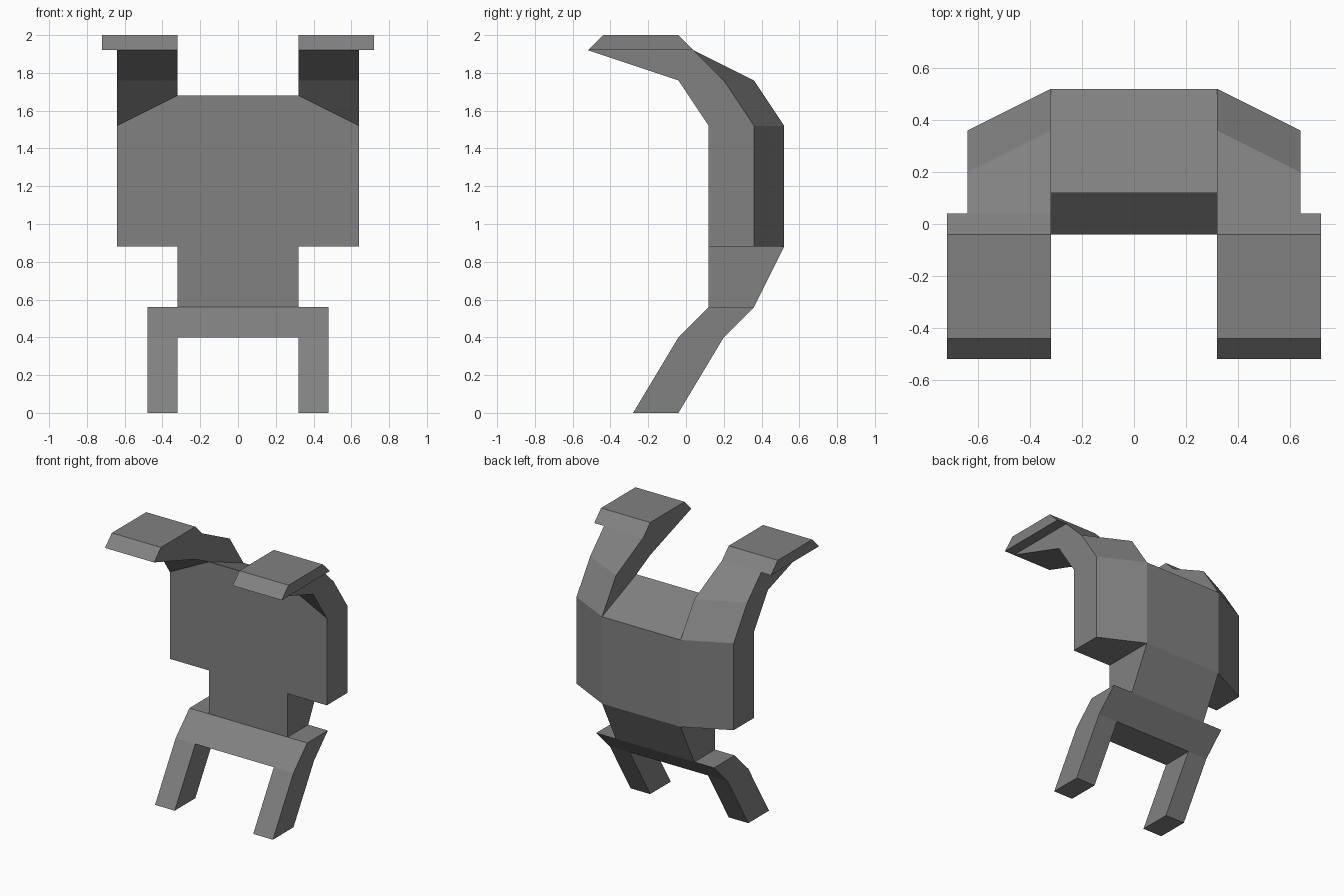
import bpy, bmesh

if "Cube" in bpy.data.objects:
    bpy.data.objects.remove(bpy.data.objects["Cube"])

grey = bpy.data.materials.new("plain grey")
grey.diffuse_color = (0.22, 0.22, 0.22, 1)
grey.use_nodes = True
grey.node_tree.nodes["Principled BSDF"].inputs["Base Color"].default_value = grey.diffuse_color


def loft(name, rings, mirror=False, hidden=lambda c: False):
    """Skin matching rings of points, cap the ends, drop hidden joint faces."""
    bm = bmesh.new()
    vs = [[bm.verts.new(p) for p in ring] for ring in rings]
    n = len(rings[0])
    for a, b in zip(vs, vs[1:]):
        for i in range(n):
            j = (i + 1) % n
            bm.faces.new((a[i], a[j], b[j], b[i]))
    bm.faces.new(vs[0])
    bm.faces.new(vs[-1])
    bmesh.ops.recalc_face_normals(bm, faces=bm.faces)
    gone = [f for f in bm.faces if hidden(f.calc_center_median())]
    bmesh.ops.delete(bm, geom=gone, context='FACES_ONLY')
    me = bpy.data.meshes.new(name)
    bm.to_mesh(me)
    bm.free()
    me.materials.append(grey)
    ob = bpy.data.objects.new(name, me)
    bpy.context.collection.objects.link(ob)
    if mirror:
        ob.modifiers.new("mirror", 'MIRROR').use_mirror_merge = False
    return ob


def slab(name, x0, x1, profile, **kw):
    """Extrude a side (y, z) profile from x0 to x1."""
    return loft(name, [[(x, y, z) for y, z in profile] for x in (x0, x1)], **kw)


# Slanted legs
slab("leg", 0.32, 0.48, [(-0.28, 0), (-0.04, 0), (0.2, 0.4), (-0.04, 0.4)],
     mirror=True, hidden=lambda c: c.z > 0.39)
# Hip bar across both legs
slab("hips", -0.48, 0.48, [(-0.04, 0.4), (0.2, 0.4), (0.36, 0.56), (0.12, 0.56)])
# Waist widening backwards towards the chest
slab("waist", -0.32, 0.32, [(0.12, 0.56), (0.36, 0.56), (0.52, 0.88), (0.12, 0.88)],
     hidden=lambda c: c.z > 0.87 or c.z < 0.57)
# Middle of the chest, with a top sloping down to the back
slab("chest", -0.32, 0.32, [(0.12, 0.88), (0.52, 0.88), (0.52, 1.52), (0.12, 1.68)],
     hidden=lambda c: abs(c.x) > 0.31 or c.z < 0.89)


# Chest side that continues into a forward-curving raised arm
def section(front, back_in, back_out, z, z_in=None):
    return [(0.32, front, z_in or z), (0.64, front, z), (0.64, back_out, z), (0.32, back_in, z)]


loft("chest_side_and_arm", [
    section(0.12, 0.52, 0.36, 0.88),
    section(0.12, 0.52, 0.36, 1.52, 1.68),
    section(-0.04, 0.36, 0.2, 1.76),
    section(-0.52, 0.04, 0.04, 1.92),
], mirror=True, hidden=lambda c: c.z > 1.91 or (c.x < 0.33 and c.z < 1.4))

# Flat bevelled plates on top of the arms
slab("hand_plate", 0.32, 0.72, [(-0.52, 1.92), (0.04, 1.92), (-0.04, 2), (-0.44, 2)],
     mirror=True)
